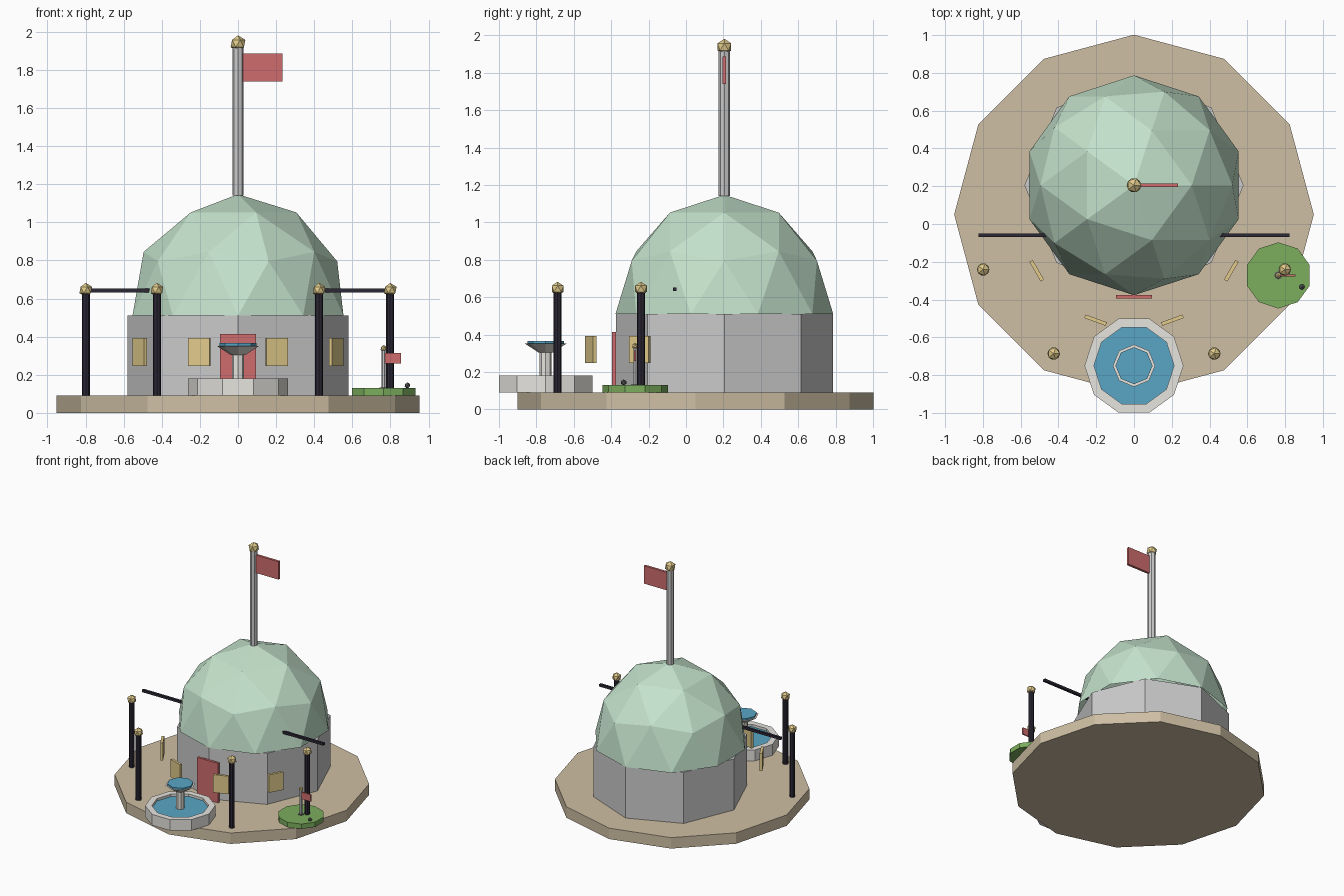
import bpy, bmesh
from math import sin, cos, pi, radians
from mathutils import Matrix, Vector

if "Cube" in bpy.data.objects:
    bpy.data.objects.remove(bpy.data.objects["Cube"])


def material(name, r, g, b):
    m = bpy.data.materials.new(name)
    m.diffuse_color = (r, g, b, 1)
    m.use_nodes = True
    m.node_tree.nodes["Principled BSDF"].inputs["Base Color"].default_value = m.diffuse_color
    return m


SAND = material("sandstone", 0.62, 0.52, 0.37)
MINT = material("mint", 0.55, 0.76, 0.60)
GOLD = material("brass", 0.76, 0.60, 0.26)
RED = material("red", 0.62, 0.15, 0.15)
DARK = material("dark_iron", 0.025, 0.02, 0.035)
WHITE = material("pale_stone", 0.80, 0.78, 0.74)
WATER = material("water", 0.10, 0.38, 0.56)
GREEN = material("grass", 0.20, 0.42, 0.11)
GREY = material("dark_grey", 0.12, 0.12, 0.13)


def finish(name, bm, mat, recalc=True):
    if recalc:
        bmesh.ops.recalc_face_normals(bm, faces=bm.faces)
    mesh = bpy.data.meshes.new(name)
    bm.to_mesh(mesh)
    bm.free()
    ob = bpy.data.objects.new(name, mesh)
    if mat:
        mesh.materials.append(mat)
    bpy.context.collection.objects.link(ob)
    return ob


def turned(name, profile, sides, xy, mat=None, start=0.0, loop=False):
    """Faceted turned part from (radius, height) points; loop closes the section."""
    bm = bmesh.new()
    rings = [[bm.verts.new((xy[0] + r * cos(start + 2 * pi * i / sides),
                            xy[1] + r * sin(start + 2 * pi * i / sides), z))
              for i in range(sides)] for r, z in profile]
    pairs = list(zip(rings, rings[1:]))
    if loop:
        pairs.append((rings[-1], rings[0]))
    else:
        bm.faces.new(rings[0][::-1])
        bm.faces.new(rings[-1])
    for a, b in pairs:
        for i in range(sides):
            j = (i + 1) % sides
            bm.faces.new((a[i], a[j], b[j], b[i]))
    return finish(name, bm, mat)


def prism(name, r, z0, z1, sides, xy, mat=None, start=0.0):
    return turned(name, [(r, z0), (r, z1)], sides, xy, mat, start)


def box(name, centre, size, mat, turn=0.0):
    bm = bmesh.new()
    bmesh.ops.create_cube(bm, size=1, matrix=Matrix.Translation(centre)
                          @ Matrix.Rotation(turn, 4, 'Z')
                          @ Matrix.Diagonal((*size, 1)))
    return finish(name, bm, mat)


def ball(name, centre, r, mat):
    bm = bmesh.new()
    bmesh.ops.create_icosphere(bm, subdivisions=1, radius=r,
                               matrix=Matrix.Translation(centre))
    return finish(name, bm, mat)


# Plinth and drum
prism("plinth", 0.952, 0, 0.09, 12, (0, 0.05), SAND)
prism("drum_wall", 0.58, 0.09, 0.51, 8, (0, 0.205))

# Dome: upper half of a faceted sphere
bm = bmesh.new()
bmesh.ops.create_icosphere(bm, subdivisions=2, radius=1)
bmesh.ops.delete(bm, geom=[v for v in bm.verts if v.co.z < -0.01], context='VERTS')
for v in bm.verts:
    v.co = Vector((v.co.x * 0.582, v.co.y * 0.582 + 0.205, v.co.z * 0.637 + 0.51))
finish("dome", bm, MINT, recalc=False)

# Flagpole on the dome
prism("flagpole", 0.03, 1.14, 1.92, 8, (0, 0.205))
ball("flagpole_finial", (0, 0.205, 1.938), 0.043, GOLD)
box("flag", (0.13, 0.205, 1.812), (0.205, 0.02, 0.147), RED)

# Door
box("door", (0, -0.385, 0.252), (0.19, 0.02, 0.325), RED)

# Windows and lamp posts, on arcs around the plinth centre
for side in (-1, 1):
    label = "left" if side < 0 else "right"
    for n, (win, post) in enumerate(((30, 20), (70, 60)), 1):
        a = radians(win)
        box(f"{label}_window_{n}",
            (side * 0.595 * cos(a), 0.05 - 0.595 * sin(a), 0.32),
            (0.12, 0.02, 0.147), GOLD, side * (pi / 2 - a))
        p = radians(post)
        xy = (side * 0.85 * cos(p), 0.05 - 0.85 * sin(p))
        prism(f"{label}_post_{n}", 0.021, 0.09, 0.63, 8, xy, DARK)
        ball(f"{label}_post_cap_{n}", (*xy, 0.645), 0.037, GOLD)
    box(f"{label}_rail", (side * 0.612, -0.06, 0.642), (0.425, 0.02, 0.02), DARK)

# Fountain
F = (0, -0.75)
turned("fountain_basin", [(0.262, 0.09), (0.262, 0.18), (0.212, 0.18), (0.212, 0.09)],
       10, F, WHITE, loop=True)
prism("fountain_water", 0.212, 0.1, 0.16, 10, F, WATER)
prism("fountain_column", 0.032, 0.1, 0.31, 8, F, WHITE)
turned("fountain_bowl", [(0.04, 0.305), (0.112, 0.352)], 8, F, WHITE)
prism("bowl_water", 0.098, 0.35, 0.366, 8, F, WATER)

# Small putting green with pin
G = (0.764, -0.272)
prism("green", 0.175, 0.09, 0.13, 10, G, GREEN, pi / 2)
prism("hole", 0.022, 0.125, 0.134, 8, G, GREY)
prism("pin", 0.011, 0.13, 0.335, 6, G)
ball("pin_finial", (*G, 0.338), 0.018, GOLD)
box("pin_flag", (0.813, G[1], 0.287), (0.085, 0.01, 0.057), RED)
ball("small_ball", (0.889, -0.333, 0.144), 0.016, GREY)
